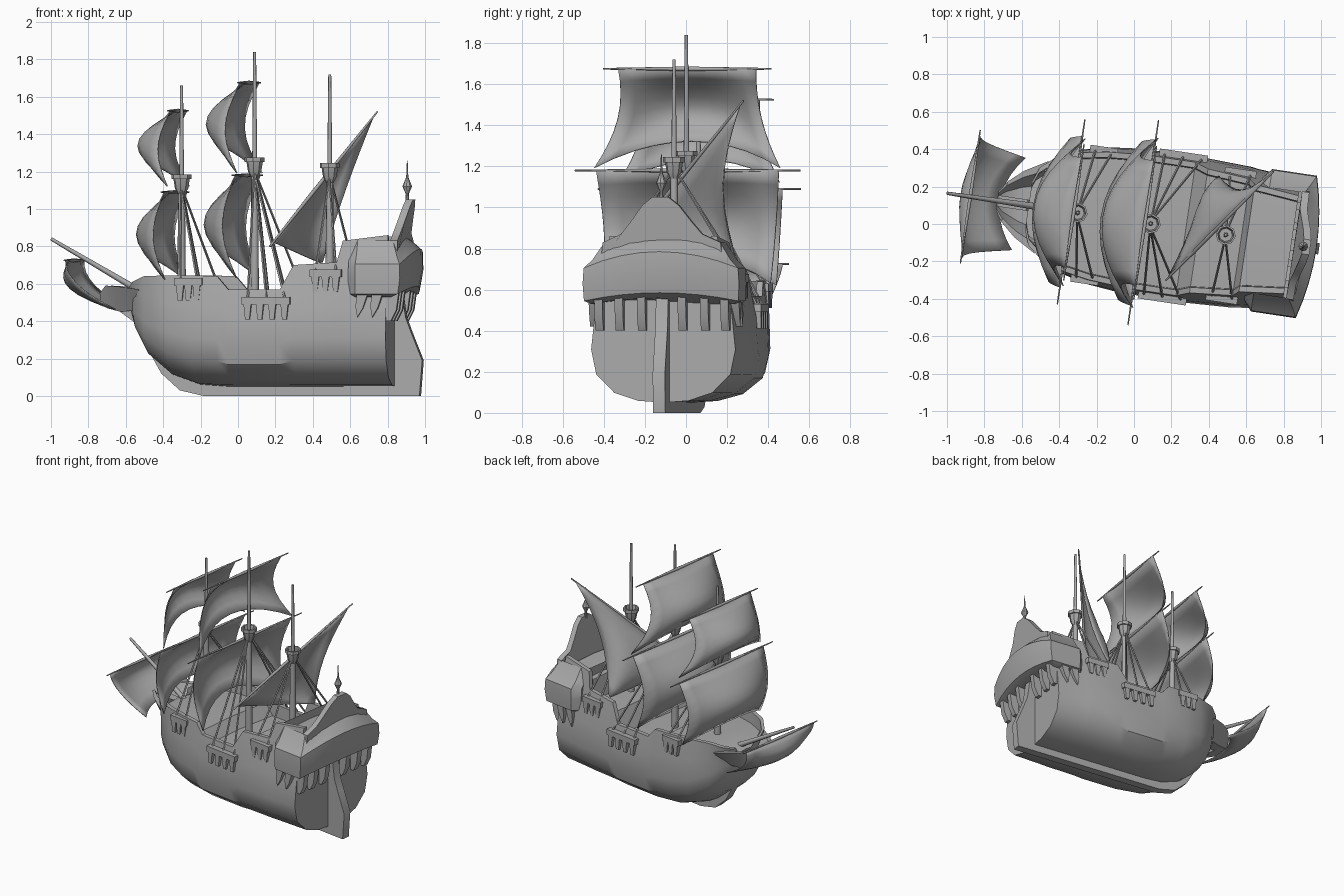
import bpy, bmesh, math
from mathutils import Vector, Matrix

cube = bpy.data.objects.get("Cube")
if cube:
    bpy.data.objects.remove(cube, do_unlink=True)

GREY = (0.4, 0.4, 0.4, 1)
mat = bpy.data.materials.new("weathered grey")
mat.use_nodes = True
mat.diffuse_color = GREY
mat.node_tree.nodes["Principled BSDF"].inputs["Base Color"].default_value = GREY

# Built along +x (stern) and turned to the ship's heading at the end
HEADING = Matrix.Translation((0, 0.015, 0)) @ Matrix.Rotation(math.radians(-8.5), 4, "Z")


def finish(name, bm, angle=30, thick=0):
    bmesh.ops.recalc_face_normals(bm, faces=bm.faces)
    bm.transform(HEADING)
    me = bpy.data.meshes.new(name)
    bm.to_mesh(me)
    bm.free()
    me.materials.append(mat)
    ob = bpy.data.objects.new(name, me)
    bpy.context.collection.objects.link(ob)
    if thick:
        mod = ob.modifiers.new("thickness", "SOLIDIFY")
        mod.thickness = thick
    bpy.ops.object.select_all(action="DESELECT")
    ob.select_set(True)
    bpy.context.view_layer.objects.active = ob
    bpy.ops.object.shade_smooth_by_angle(angle=math.radians(angle))
    return ob


def skin(bm, rows, closed=True, caps=(True, True)):
    """Bridge successive rows of points with quads."""
    vs = [[bm.verts.new(p) for p in r] for r in rows]
    n = len(vs[0])
    for a, b in zip(vs, vs[1:]):
        for i in range(n if closed else n - 1):
            j = (i + 1) % n
            bm.faces.new((a[i], a[j], b[j], b[i]))
    for row, cap in ((vs[0], caps[0]), (vs[-1], caps[1])):
        if closed and cap:
            bm.faces.new(row)


def rod(bm, a, b, r1, r2, sides=8):
    a, b = Vector(a), Vector(b)
    q = (b - a).to_track_quat("Z", "Y").to_matrix().to_4x4()
    bmesh.ops.create_cone(bm, cap_ends=True, segments=sides, radius1=r1, radius2=r2,
                          depth=(b - a).length, matrix=Matrix.Translation((a + b) / 2) @ q)


def lathe(bm, x, profile, sides=8):
    skin(bm, [[(x + r * math.cos(k * math.tau / sides), r * math.sin(k * math.tau / sides), z)
               for k in range(sides)] for r, z in profile])


def plate(bm, outline, y, half):
    """Extrude an x-z outline sideways."""
    skin(bm, [[(x, y + d, z) for x, z in outline] for d in (-half, half)])


# Hull: station x, half width, bottom, rail height, rail half width, deck height
stations = [
    (-.57, .08, .44, .58, .13, .53), (-.54, .17, .35, .61, .21, .54),
    (-.47, .27, .22, .64, .27, .56), (-.34, .335, .11, .645, .32, .56),
    (-.20, .37, .06, .645, .345, .56), (-.06, .385, .05, .64, .355, .56),
    (.00, .39, .05, .57, .36, .48), (.28, .39, .05, .57, .36, .48),
    (.35, .39, .05, .70, .335, .62), (.58, .38, .05, .715, .315, .62),
    (.61, .375, .05, .83, .29, .76), (.85, .355, .05, .86, .265, .78)]
rows = []
for x, w, zb, rail, wr, deck in stations:
    h = min(rail, .65) - zb
    half = [(.35 * w, zb + .015 * h), (.68 * w, zb + .08 * h), (.93 * w, zb + .23 * h), (w, zb + .43 * h),
            (w * .8 + wr * .2, zb + .72 * h), (wr, rail), (wr - .03, rail), (wr - .035, deck)]
    ring = [(0, zb)] + half + [(0, deck + .01)] + [(-y, z) for y, z in reversed(half)]
    rows.append([(x, y, z) for y, z in ring])
bm = bmesh.new()
skin(bm, rows)
finish("hull", bm, 35)

# Keel, stem and rudder as one thin plate
bm = bmesh.new()
plate(bm, [(-.73, .53), (-.62, .44), (-.55, .39), (-.50, .28), (-.41, .12), (-.31, .03), (-.18, 0),
           (.985, 0), (1.0, .19), (.94, .34), (.91, .42), (.89, .56), (.83, .56), (.83, .06),
           (-.16, .07), (-.30, .13), (-.40, .25), (-.50, .46), (-.58, .53)], 0, .03)
finish("keel_and_rudder", bm)

# Beakhead: an open trough under the bowsprit
bm = bmesh.new()
skin(bm, [[(x, -w, hi), (x, -w * .6, lo), (x, w * .6, lo), (x, w, hi),
           (x, w * .8, hi), (x, w * .5, lo + .03), (x, -w * .5, lo + .03), (x, -w * .8, hi)]
          for x, w, lo, hi in ((-.74, .05, .50, .55), (-.70, .11, .47, .59),
                               (-.62, .18, .45, .585), (-.50, .25, .46, .57))])
finish("beakhead", bm)

# Stern gallery: rows of x, height, half width, arch, bulge
rows = []
for x, z, w, arch, bulge in ((.88, .53, .35, .03, .03), (.92, .545, .38, .04, .045),
                             (.932, .63, .385, .06, .055), (.93, .705, .38, .08, .055),
                             (.91, .745, .34, .08, .03), (.88, .83, .285, .02, .02)):
    arc = [(x + bulge * (1 - (s / 4) ** 2), w * s / 4, z + arch * (1 - (s / 4) ** 2)) for s in range(-4, 5)]
    rows.append(arc + [(.69, w, z), (.645, w * .86, z), (.645, -w * .86, z), (.69, -w, z)])
bm = bmesh.new()
skin(bm, rows, caps=(True, False))
finish("stern_gallery", bm)

# Crested board above the stern
half = [(.30, .74), (.29, .83), (.20, .87), (.15, .93), (.09, 1.01), (.04, 1.05)]
outline = half + [(-y, z) for y, z in reversed(half)]
bm = bmesh.new()
skin(bm, [[(.87 + d + .25 * max(0, z - .86), y, z) for y, z in outline] for d in (-.005, .035)])
finish("stern_crest", bm)

# Brackets below the gallery
bm = bmesh.new()
for y in (-.31, -.21, -.10, .10, .21, .31):
    plate(bm, [(.83, .57), (.92, .57), (.905, .46), (.875, .40), (.83, .40)], y, .02)
for side in (-1, 1):
    for x in (.72, .80):
        plate(bm, [(x - .02, .56), (x + .04, .56), (x + .01, .47), (x - .02, .42), (x - .03, .48)],
              side * .35, .02)
finish("stern_brackets", bm)

bm = bmesh.new()
lathe(bm, .915, [(.012, 1.03), (.008, 1.08), (.026, 1.12), (.02, 1.135), (.006, 1.17), (.002, 1.26)])
finish("stern_lantern", bm)

# Masts with crow's nests: x, foot, nest base, top
masts = {"fore": (-.305, .54, 1.11, 1.66), "main": (.09, .46, 1.20, 1.84), "mizzen": (.496, .6, 1.17, 1.72)}
for name, (x, foot, nest, top) in masts.items():
    bm = bmesh.new()
    rod(bm, (x, 0, foot), (x, 0, nest), .024, .018)
    rod(bm, (x, 0, nest), (x, 0, top), .014, .008)
    finish(name + "_mast", bm, 50)
    bm = bmesh.new()
    lathe(bm, x, [(.02, nest - .03), (.036, nest), (.044, nest + .05), (.054, nest + .05),
                  (.054, nest + .075), (.044, nest + .075), (.036, nest + .02)])
    finish(name + "_crows_nest", bm)

bm = bmesh.new()
rod(bm, (-1.01, 0, .84), (-.46, 0, .52), .009, .019)
finish("bowsprit", bm, 50)


# Square sails on tapered yards
def square_sail(name, x, top, bottom, yard, w0, w1, edge, belly, arch, sweep=0):
    bm = bmesh.new()
    for side in (-1, 1):
        rod(bm, (x, 0, top), (x, side * yard, top), .011, .004, 6)
    finish(name + "_yard", bm, 60)
    rows = []
    for i in range(9):
        t = i / 8
        row = []
        for j in range(-5, 6):
            s = j / 5
            mid = 1 - s * s
            w = w0 + (w1 - w0) * t * t - .015 * math.sin(math.pi * t)
            u = x - edge * math.sin(math.pi * t) - belly * mid * math.sin(math.pi * .68 * t) + sweep * t * t
            row.append((u, s * w, top - (top - bottom) * t + arch * mid * t))
        rows.append(row)
    bm = bmesh.new()
    skin(bm, rows, closed=False)
    finish(name + "_sail", bm, 40, .006)


square_sail("main_course", .05, 1.18, .63, .555, .45, .41, .075, .165, .13)
square_sail("main_topsail", .06, 1.675, 1.19, .415, .34, .46, .08, .16, .13)
square_sail("fore_course", -.34, 1.09, .62, .50, .41, .38, .065, .15, .11)
square_sail("fore_topsail", -.325, 1.525, 1.12, .37, .30, .40, .065, .16, .11)
square_sail("sprit", -.885, .725, .46, .36, .33, .25, .005, .12, .02, .26)

# Slanted lateen sail on the mizzen
low, high, clew = Vector((.215, -.287, .8)), Vector((.698, .372, 1.52)), Vector((.41, .30, .71))
bm = bmesh.new()
middle = low.lerp(high, .4)
rod(bm, middle, low, .012, .006, 6)
rod(bm, middle, high, .012, .005, 6)
finish("lateen_yard", bm, 60)
rows = []
for i in range(8):
    t = i / 8
    rows.append([low.lerp(high, .03 + .94 * s / 8).lerp(clew, t)
                 + Vector((-.07, .05, 0)) * math.sin(math.pi * t) * math.sin(math.pi * s / 8)
                 + Vector((0, -.08, .0)) * math.sin(math.pi * t) * (s / 8) for s in range(9)])
rows.append([clew + Vector((.001 * s, 0, .002 * s)) for s in range(9)])
bm = bmesh.new()
skin(bm, rows, closed=False)
finish("lateen_sail", bm, 40, .006)

# Side ledges with brackets, and the shrouds rising from them
ledges = {"fore": (-.29, -.14, .59, .345, 3, 2), "main": (.08, .34, .49, .38, 4, 3),
          "mizzen": (.44, .61, .635, .335, 3, 2)}
for name, (x0, x1, z, y, brackets, ropes) in ledges.items():
    mx, _, nest, _ = masts[name]
    ledge, shroud = bmesh.new(), bmesh.new()
    for side in (-1, 1):
        plate(ledge, [(x0, z), (x1, z), (x1, z + .04), (x0, z + .04)], side * y, .025)
        for k in range(brackets):
            x = x0 + .03 + (x1 - x0 - .06) * k / (brackets - 1)
            plate(ledge, [(x - .02, z), (x + .02, z), (x + .012, z - .08), (x - .012, z - .08)],
                  side * (y + .003), .02)
        for k in range(ropes):
            x = x0 + .03 + (x1 - x0 - .06) * k / (ropes - 1)
            rod(shroud, (x, side * y, z + .03), (mx, side * .015, nest), .007, .006, 5)
    finish(name + "_side_ledges", ledge)
    finish(name + "_shrouds", shroud, 60)
